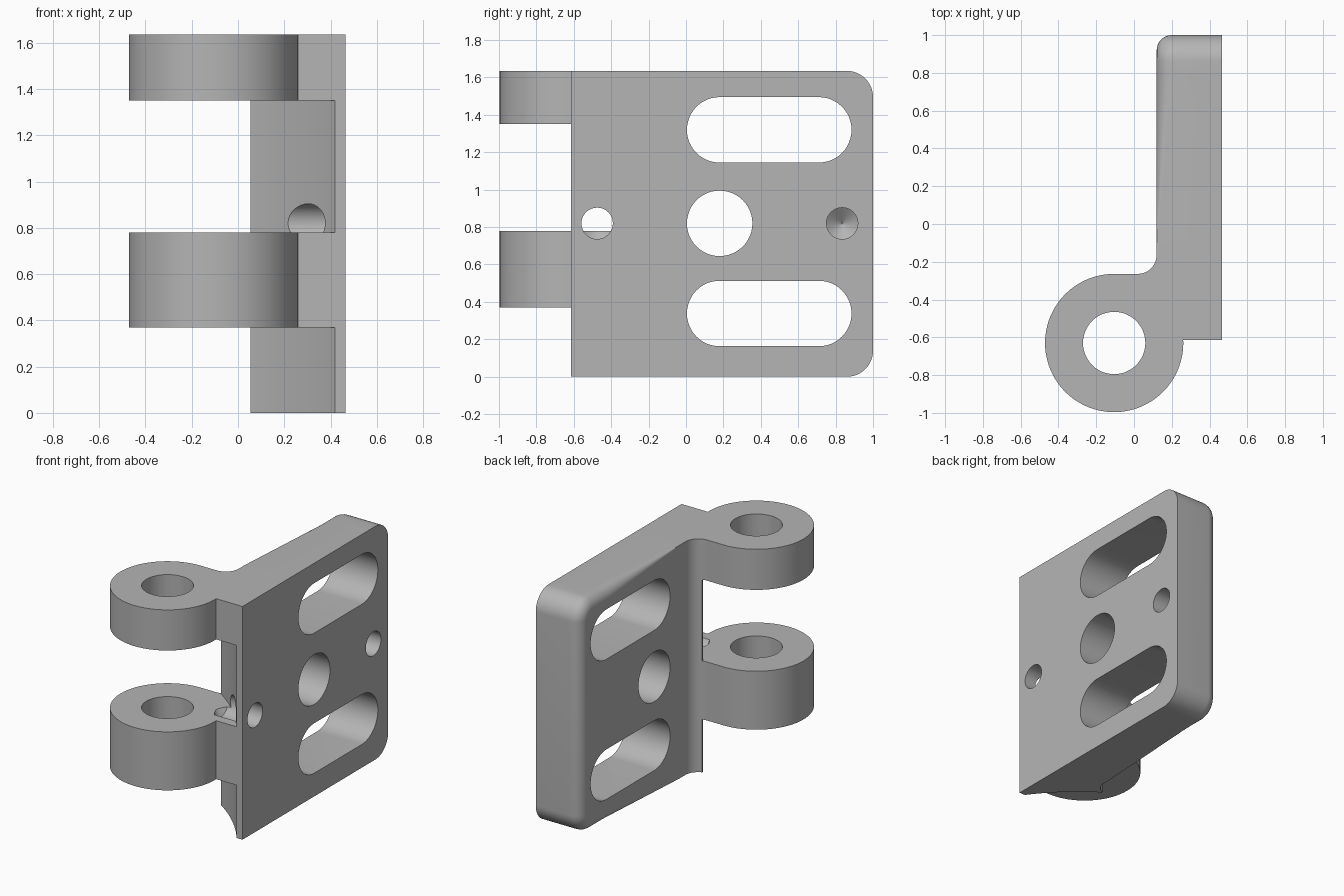
import bpy, bmesh, math
from mathutils import Vector

cube = bpy.data.objects.get("Cube")
if cube:
    bpy.data.objects.remove(cube, do_unlink=True)

H = 1.635                    # overall height
X0, X1 = 0.12, 0.465         # plate back and mounting face
PIN = (-0.105, -0.63)        # hinge pin axis
R = 0.366                    # knuckle radius
MID = 0.82                   # height of the round holes

steel = bpy.data.materials.new("plain grey")
steel.diffuse_color = (0.46, 0.46, 0.46, 1)
steel.use_nodes = True
steel.node_tree.nodes["Principled BSDF"].inputs["Base Color"].default_value = (0.46, 0.46, 0.46, 1)


def loft(name, rings):
    """Solid through equal-length rings of points, capped at both ends."""
    bm = bmesh.new()
    vs = [[bm.verts.new(p) for p in ring] for ring in rings]
    n = len(rings[0])
    for a, b in zip(vs, vs[1:]):
        for i in range(n):
            j = (i + 1) % n
            bm.faces.new((a[i], a[j], b[j], b[i]))
    bm.faces.new(vs[0][::-1])
    bm.faces.new(vs[-1])
    bmesh.ops.remove_doubles(bm, verts=bm.verts, dist=0.0002)
    bmesh.ops.recalc_face_normals(bm, faces=bm.faces)
    me = bpy.data.meshes.new(name)
    bm.to_mesh(me)
    bm.free()
    me.materials.append(steel)
    ob = bpy.data.objects.new(name, me)
    bpy.context.collection.objects.link(ob)
    return ob


def arc(c, r, a0, a1, n):
    """Points on an arc, angles in degrees."""
    out = []
    for i in range(n + 1):
        a = math.radians(a0 + (a1 - a0) * i / n)
        out.append((c[0] + r * math.cos(a), c[1] + r * math.sin(a)))
    return out


def prism_z(name, pts, z0, z1):
    return loft(name, [[(x, y, z) for x, y in pts] for z in (z0, z1)])


def prism_x(name, pts, x0, x1):
    return loft(name, [[(x, y, z) for y, z in pts] for x in (x0, x1)])


def combine(body, tool, operation):
    mod = body.modifiers.new("combine", 'BOOLEAN')
    mod.operation = operation
    mod.solver = 'EXACT'
    mod.object = tool
    bpy.context.view_layer.objects.active = body
    bpy.ops.object.modifier_apply(modifier=mod.name)
    bpy.data.objects.remove(tool, do_unlink=True)


# Plate: rounded outline with a back-edge round that fades toward the hinge
CR, START = 0.14, -0.14
outline = [((START, 0), (0, 0))]
straight = [START + (1 - CR - START) * i / 16 for i in range(1, 16)]
outline += [((y, 0), (0, 1)) for y in straight]
for c, a0 in (((1 - CR, CR), -90), ((1 - CR, H - CR), 0)):
    for y, z in arc(c, CR, a0, a0 + 90, 12):
        outline.append(((y, z), ((c[0] - y) / CR, (c[1] - z) / CR)))
outline += [((y, H), (0, -1)) for y in reversed(straight)]
outline.append(((START, H), (0, 0)))


def edge_round(y):
    return 0.08 * min(1, max(0, (y + 0.1) / 0.8))


rings = [[(X1, y, z) for (y, z), _ in outline]]
for k in range(9):
    t = math.radians(90 * k / 8)
    ring = []
    for (y, z), (ny, nz) in outline:
        r = edge_round(y)
        d = r * (1 - math.cos(t))
        ring.append((X0 + r * (1 - math.sin(t)), y + ny * d, z + nz * d))
    rings.append(ring)
body = loft("hinge_leaf", rings)

# Hinge block: barrel, web and inner fillet in one profile
profile = arc(PIN, R, 2.4, -270, 72)
profile += arc((0.02, PIN[1] + R + 0.1), 0.1, -90, 0, 12)
profile += [(X0, -0.1), (X1, -0.1), (X1, -0.615)]
combine(body, prism_z("hinge_block", profile, 0, H), 'UNION')

# Clearance gaps between the knuckles, with a shallow hollow wall
a, b = Vector((0.055, -0.266)), Vector((0.42, -0.615))
sag = 0.022
chord = b - a
out = Vector((-chord.y, chord.x)).normalized()
wall = []
for i in range(13):
    s = i / 12
    p = a + chord * s + out * (4 * sag * s * (1 - s))
    wall.append((p.x, p.y))
gap = [(0.055, -0.2)] + wall + [(0.42, -1.2), (-0.7, -1.2), (-0.7, -0.2)]
for z0, z1 in ((-0.1, 0.37), (0.78, 1.35)):
    combine(body, prism_z("gap_cutter", gap, z0, z1), 'DIFFERENCE')

# Pin bore
combine(body, prism_z("pin_cutter", arc(PIN, 0.165, 0, 352.5, 47), -0.1, H + 0.1), 'DIFFERENCE')

# Two long slots and the centre hole through the plate
for z in (0.338, 1.32):
    slot = arc((0.71, z), 0.175, -90, 90, 24) + arc((0.18, z), 0.175, 90, 270, 24)
    combine(body, prism_x("slot_cutter", slot, 0, 0.6), 'DIFFERENCE')
combine(body, prism_x("centre_cutter", arc((0.18, MID), 0.175, 0, 352.5, 47), 0, 0.6), 'DIFFERENCE')

# Drilled holes with conical ends
for y in (-0.475, 0.835):
    drill = [[(x, py, pz) for py, pz in arc((y, MID), r, 0, 348.75, 31)]
             for x, r in ((0.6, 0.084), (0.2, 0.084), (0.14, 0.004))]
    combine(body, loft("drill_cutter", drill), 'DIFFERENCE')

# Smooth curved faces, crisp edges
bpy.ops.object.select_all(action='DESELECT')
body.select_set(True)
bpy.context.view_layer.objects.active = body
bpy.ops.object.shade_smooth_by_angle(angle=math.radians(30))
